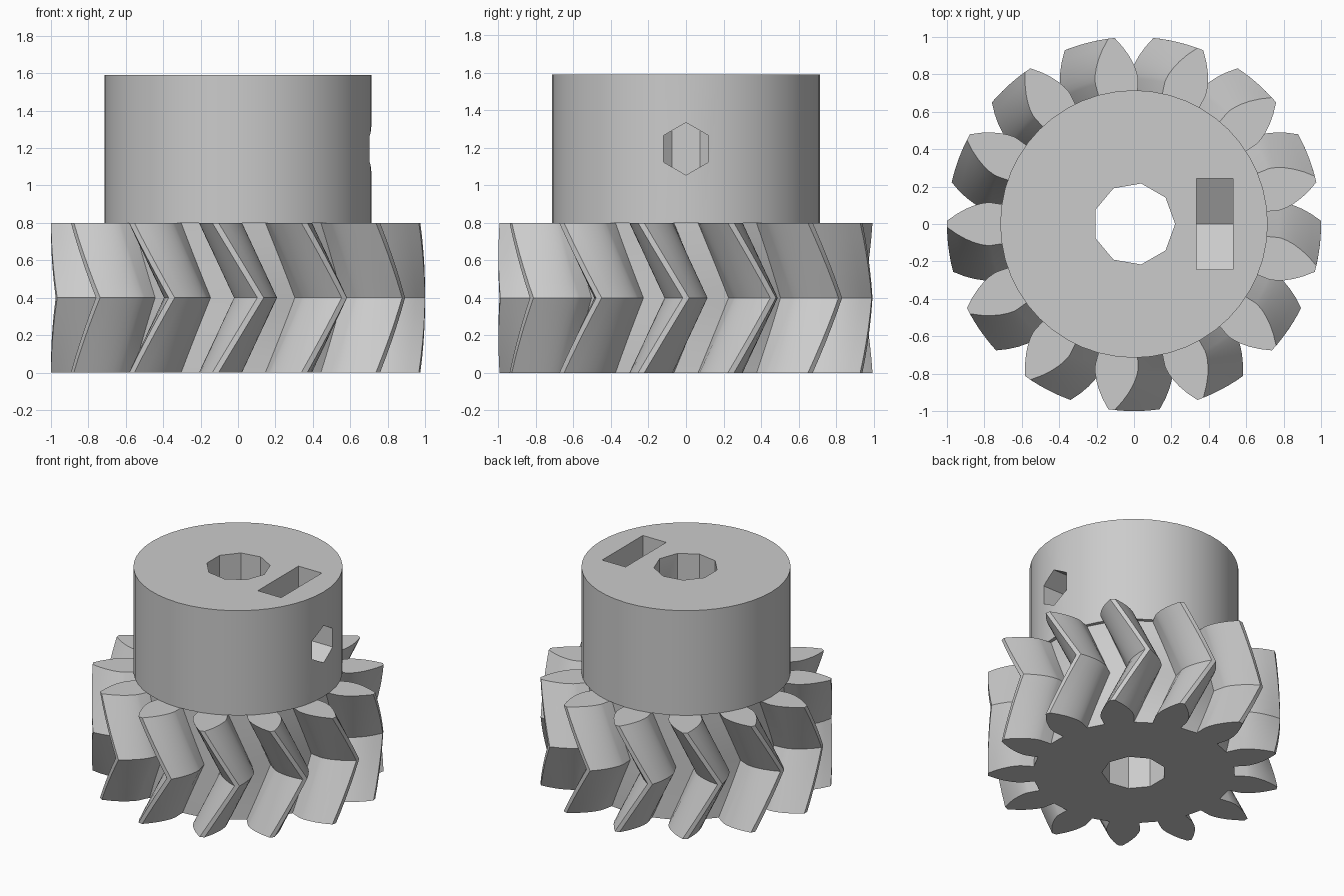
import bpy, bmesh
from math import pi, cos, sin, sqrt, acos, radians
from mathutils import Matrix

if "Cube" in bpy.data.objects:
    bpy.data.objects.remove(bpy.data.objects["Cube"])

TEETH = 13
PITCH = 2 * pi / TEETH
TIP_R, BASE_R, ROOT_R = 1.0, 0.775, 0.69
GEAR_H, TOP_Z, HUB_R = 0.8, 1.59, 0.715
BASE_HALF = radians(8.5)          # half the tooth angle at the base circle

grey = bpy.data.materials.new("light_grey")
grey.use_nodes = True
colour = (0.6, 0.6, 0.6, 1)
grey.diffuse_color = colour
grey.node_tree.nodes["Principled BSDF"].inputs["Base Color"].default_value = colour


def add_object(name, bm):
    bmesh.ops.recalc_face_normals(bm, faces=bm.faces[:])
    mesh = bpy.data.meshes.new(name)
    bm.to_mesh(mesh)
    bm.free()
    mesh.materials.append(grey)
    obj = bpy.data.objects.new(name, mesh)
    bpy.context.collection.objects.link(obj)
    return obj


def loft(rings):
    """Closed solid through a stack of equal rings of points."""
    bm = bmesh.new()
    loops = [[bm.verts.new(p) for p in ring] for ring in rings]
    n = len(loops[0])
    for low, high in zip(loops, loops[1:]):
        for i in range(n):
            j = (i + 1) % n
            bm.faces.new((low[i], low[j], high[j], high[i]))
    bm.faces.new(loops[0][::-1])
    bm.faces.new(loops[-1])
    return bm


def prism(name, sides, radius, z0, z1, matrix=None):
    bm = loft([[(radius * cos(2 * pi * i / sides), radius * sin(2 * pi * i / sides), z)
                for i in range(sides)] for z in (z0, z1)])
    if matrix:
        bm.transform(matrix)
    return add_object(name, bm)


def cut(target, cutter):
    cutter.hide_render = True
    mod = target.modifiers.new("cut", "BOOLEAN")
    mod.operation, mod.solver, mod.object = "DIFFERENCE", "EXACT", cutter
    bpy.ops.object.select_all(action="DESELECT")
    bpy.context.view_layer.objects.active = target
    target.select_set(True)
    bpy.ops.object.modifier_apply(modifier=mod.name)


def involute(r):
    return sqrt((r / BASE_R) ** 2 - 1) - acos(BASE_R / r)


# Tooth outline: radial root, then involute flanks
STEPS = 6
flank = [(ROOT_R, BASE_HALF)]
for s in range(STEPS + 1):
    r = BASE_R + (TIP_R - BASE_R) * (s / STEPS) ** 1.4
    flank.append((r, BASE_HALF - involute(r)))
tooth = [(r, -a) for r, a in flank] + [(r, a) for r, a in reversed(flank)]

# Herringbone gear: twists half a pitch to mid height and back
SLICES = 10
rings = []
for k in range(SLICES + 1):
    t = k / SLICES
    turn = -pi / 2 - PITCH / 4 + PITCH / 2 * (1 - abs(2 * t - 1))
    rings.append([(r * cos(turn + i * PITCH + a), r * sin(turn + i * PITCH + a), t * GEAR_H)
                  for i in range(TEETH) for r, a in tooth])
gear = add_object("herringbone_gear", loft(rings))

# Hub collar
hub = prism("hub_collar", 48, HUB_R, GEAR_H, TOP_Z)

# Shaft bore, set-screw hole and nut slot
mid_z = (GEAR_H + TOP_Z) / 2
sideways = Matrix.Translation((0, 0, mid_z)) @ Matrix.Rotation(pi / 2, 4, "Y")
bore = prism("bore_cutter", 9, 0.22, -0.2, TOP_Z + 0.2)
screw = prism("screw_cutter", 6, 0.14, 0, 1.0, sideways)
nut = prism("nut_cutter", 6, 0.28, 0.335, 0.53, sideways)
bm = bmesh.new()
bmesh.ops.create_cube(bm, size=1)
bm.transform(Matrix.Translation((0.4325, 0, mid_z + 0.3)) @ Matrix.Diagonal((0.195, 0.485, 0.6, 1)))
slot = add_object("slot_cutter", bm)

cut(gear, bore)
for cutter in (bore, screw, nut, slot):
    cut(hub, cutter)
for cutter in (bore, screw, nut, slot):
    bpy.data.objects.remove(cutter)

# Smooth shading with crisp edges
for obj in (gear, hub):
    bpy.ops.object.select_all(action="DESELECT")
    bpy.context.view_layer.objects.active = obj
    obj.select_set(True)
    bpy.ops.object.shade_smooth_by_angle(angle=radians(20))
